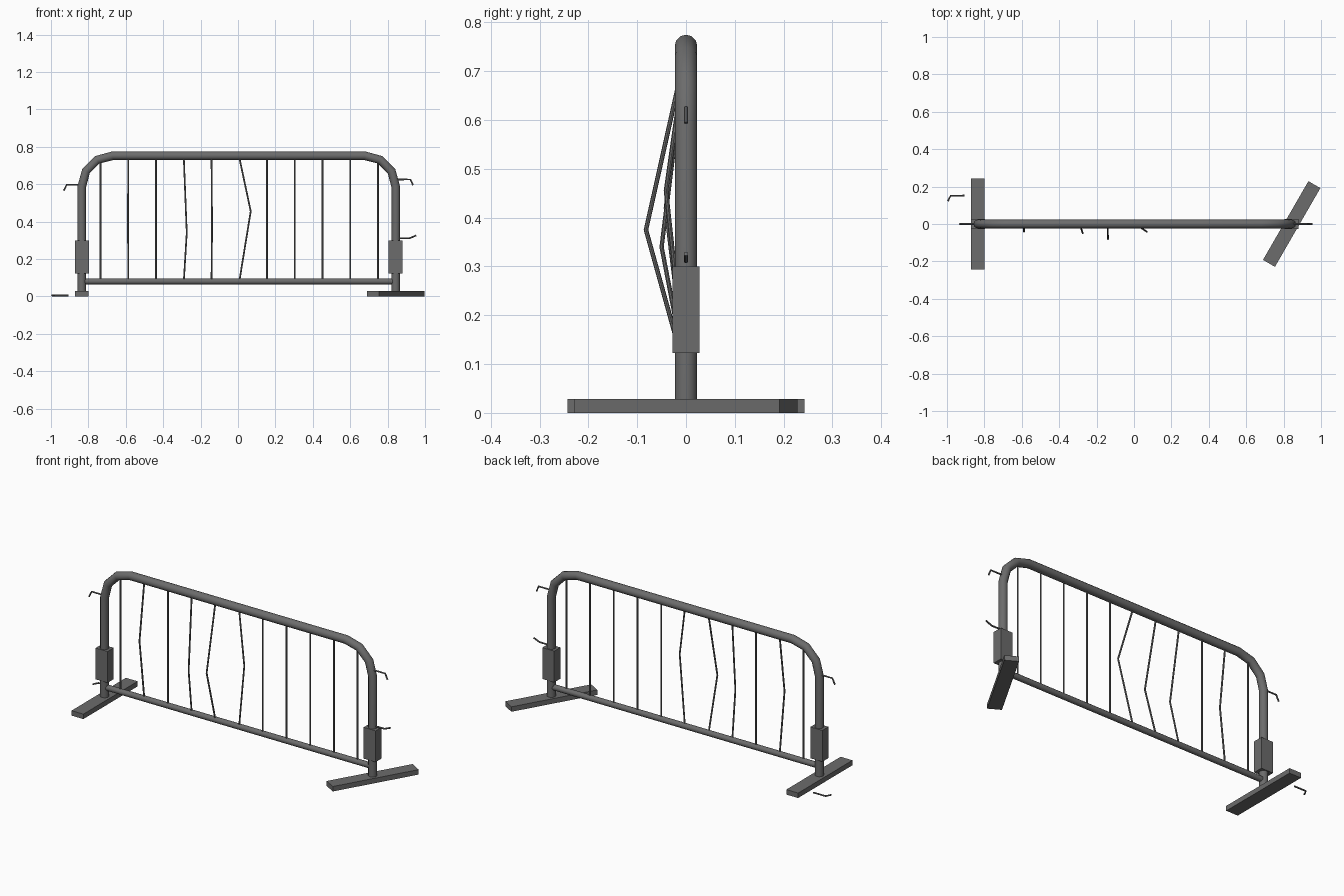
import bpy, math

if "Cube" in bpy.data.objects:
    bpy.data.objects.remove(bpy.data.objects["Cube"])

steel = bpy.data.materials.new("dark_grey_steel")
steel.diffuse_color = (0.15, 0.15, 0.15, 1)
steel.use_nodes = True
steel.node_tree.nodes["Principled BSDF"].inputs["Base Color"].default_value = steel.diffuse_color

LEFT, RIGHT = -0.835, 0.843
TOP, RAIL_Z = 0.752, 0.08


def tube(name, points, radius, res):
    """Round capped tube along a polyline, converted to a mesh."""
    cu = bpy.data.curves.new(name, 'CURVE')
    cu.dimensions = '3D'
    cu.bevel_depth = radius
    cu.bevel_resolution = res
    cu.use_fill_caps = True
    sp = cu.splines.new('POLY')
    sp.points.add(len(points) - 1)
    for p, co in zip(sp.points, points):
        p.co = (*co, 1)
    ob = bpy.data.objects.new(name, cu)
    bpy.context.collection.objects.link(ob)
    bpy.ops.object.select_all(action='DESELECT')
    ob.select_set(True)
    bpy.context.view_layer.objects.active = ob
    bpy.ops.object.convert(target='MESH')
    ob = bpy.context.object
    ob.data.materials.clear()
    ob.data.materials.append(steel)
    bpy.ops.object.shade_smooth_by_angle(angle=math.radians(40))
    return ob


def box(name, loc, size, rot=0):
    bpy.ops.mesh.primitive_cube_add(size=1, location=loc, rotation=(0, 0, rot))
    ob = bpy.context.object
    ob.name = name
    ob.scale = size
    ob.data.materials.append(steel)
    return ob


# Outer frame: two posts and top rail with three-segment bends
R = 0.165
path = [(LEFT, 0, 0.02)]
for a in (180, 150, 120, 90):
    t = math.radians(a)
    path.append((LEFT + R + R * math.cos(t), 0, TOP - R + R * math.sin(t)))
for a in (90, 60, 30, 0):
    t = math.radians(a)
    path.append((RIGHT - R + R * math.cos(t), 0, TOP - R + R * math.sin(t)))
path.append((RIGHT, 0, 0.02))
tube("outer_frame", path, 0.023, 4)

# Bottom rail
tube("bottom_rail", [(LEFT, 0, RAIL_Z), (RIGHT, 0, RAIL_Z)], 0.016, 4)

# Upright bars, some bent at a middle point (x, y, z)
bends = {1: (-0.588, -0.041, 0.42), 3: (-0.274, -0.05, 0.34),
         4: (-0.139, -0.082, 0.375), 5: (0.068, -0.041, 0.455)}
for i in range(11):
    x = -0.735 + i * 0.1484
    pts = [(x, 0, RAIL_Z), (x, 0, TOP - 0.01)]
    if i in bends:
        pts.insert(1, bends[i])
    tube(f"upright_bar_{i + 1}", pts, 0.0047, 2)

# Post sleeves and feet (the right foot is twisted)
for side, x, rot in (("left", LEFT, 0), ("right", RIGHT, -math.radians(30))):
    box(f"{side}_sleeve", (x, 0, 0.2115), (0.075, 0.055, 0.177))
    box(f"{side}_foot", (x, 0, 0.014), (0.074, 0.486, 0.028), rot)

# Linking hooks, one fallen on the ground
hooks = {
    "left_upper_hook": [(LEFT, 0, 0.597), (-0.916, 0, 0.597), (-0.932, 0, 0.565)],
    "right_upper_hook": [(RIGHT, 0, 0.625), (0.922, 0, 0.625), (0.936, 0, 0.594)],
    "right_lower_hook": [(RIGHT, 0, 0.311), (0.917, 0, 0.311), (0.953, 0, 0.326)],
    "fallen_hook": [(-0.905, 0.152, 0.005), (-0.98, 0.152, 0.005), (-0.995, 0.122, 0.005)],
}
for name, pts in hooks.items():
    tube(name, pts, 0.0045, 2)
